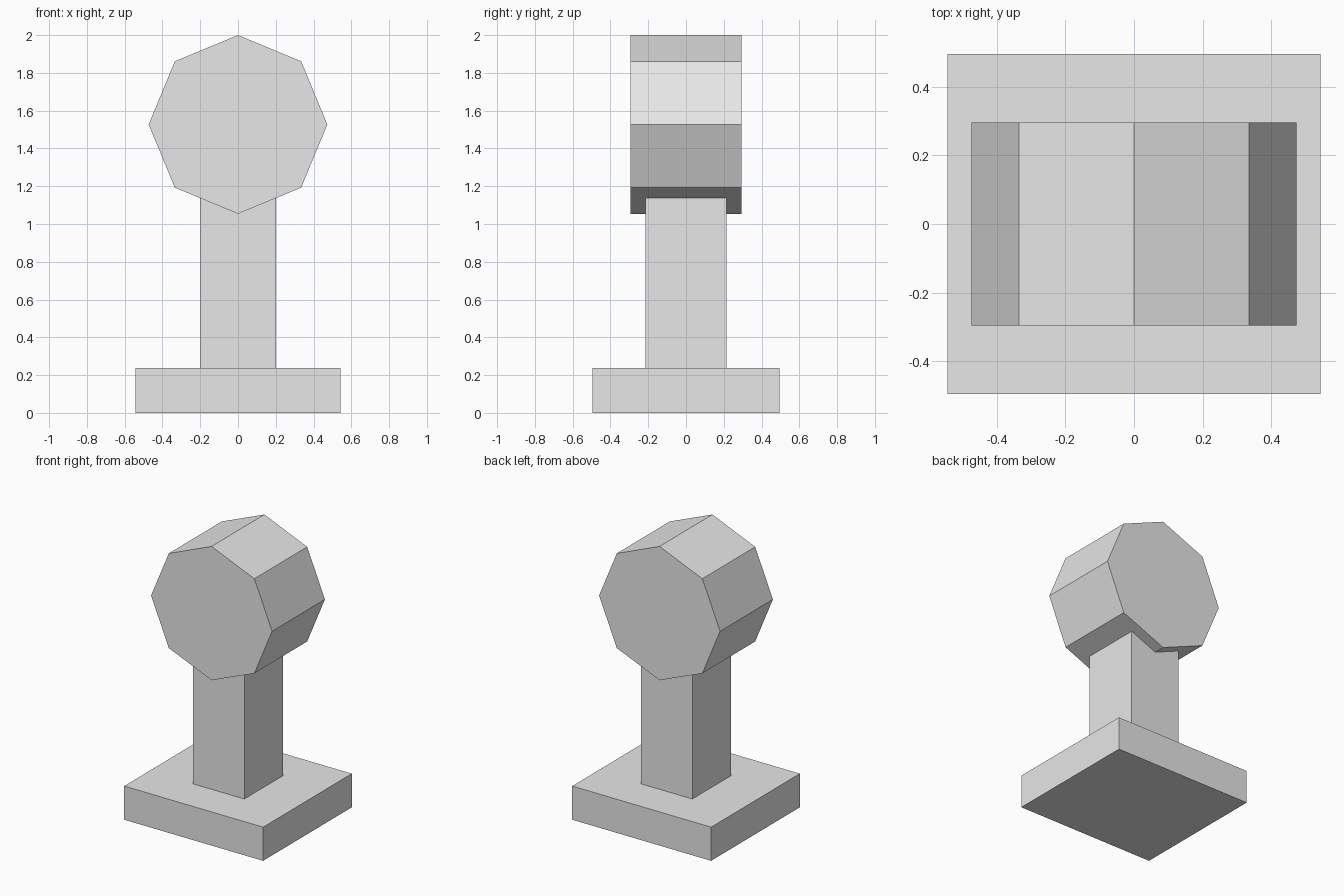
import bpy
import math

if "Cube" in bpy.data.objects:
    bpy.data.objects.remove(bpy.data.objects["Cube"])

grey = bpy.data.materials.new("plain_grey")
grey.diffuse_color = (0.8, 0.8, 0.8, 1.0)
grey.use_nodes = True
grey.node_tree.nodes["Principled BSDF"].inputs["Base Color"].default_value = grey.diffuse_color


def finish(name):
    """Name the active object, apply its transform and colour it."""
    obj = bpy.context.object
    obj.name = name
    bpy.ops.object.transform_apply(location=False, rotation=True, scale=True)
    obj.data.materials.append(grey)
    return obj


def box(name, width, depth, bottom, top):
    bpy.ops.mesh.primitive_cube_add(size=1, location=(0, 0, (bottom + top) / 2))
    bpy.context.object.scale = (width, depth, top - bottom)
    return finish(name)


# Flat base and upright post; the post runs slightly into the head
box("base", 1.086, 0.99, 0.0, 0.238)
box("post", 0.40, 0.43, 0.238, 1.25)

# Eight-sided head lying along y, with a corner pointing straight up
bpy.ops.mesh.primitive_cylinder_add(
    vertices=8, radius=0.473, depth=0.59,
    location=(0, 0, 1.527), rotation=(math.pi / 2, 0, 0))
finish("head")
